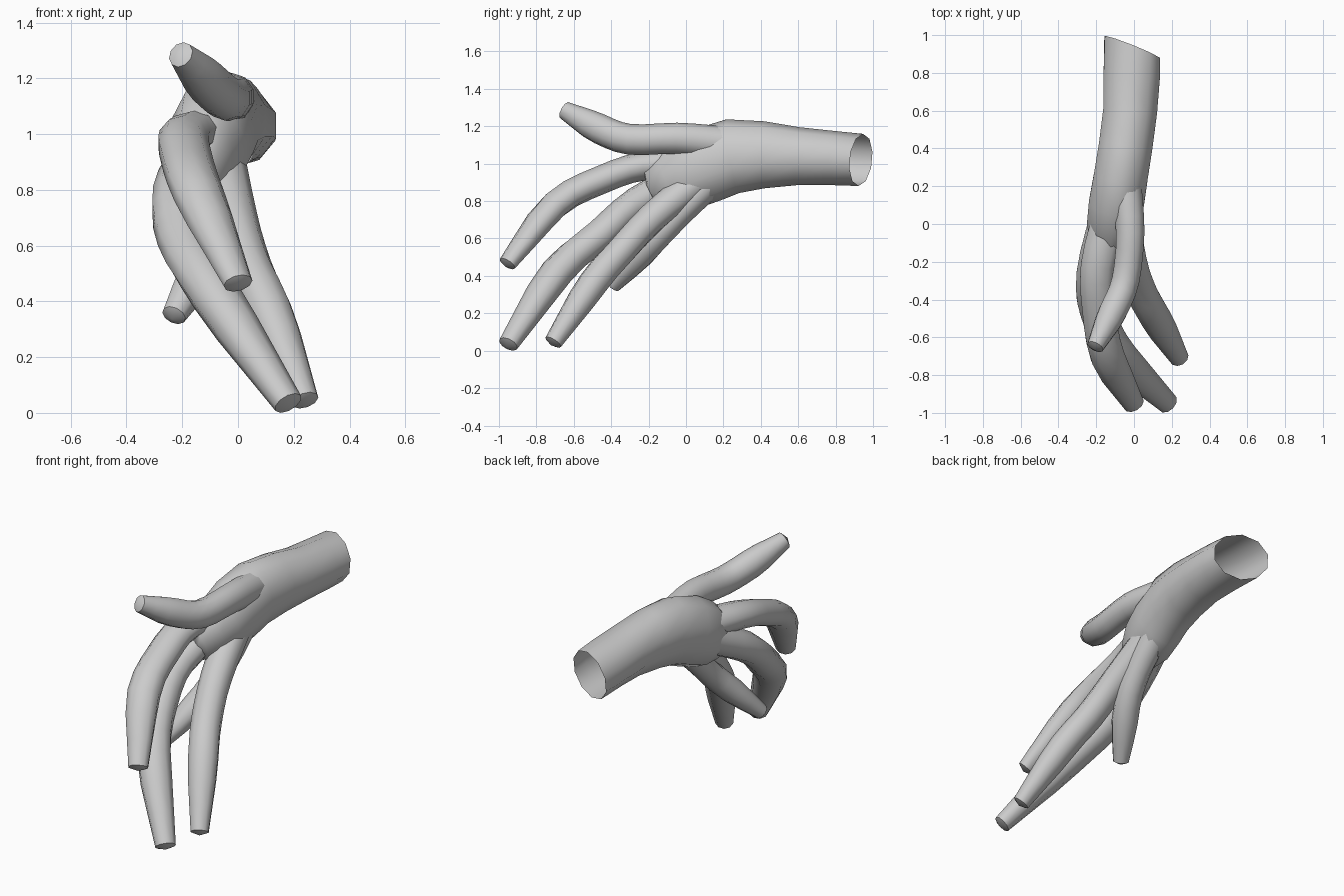
import bpy, bmesh, math
from mathutils import Vector

cube = bpy.data.objects.get("Cube")
if cube:
    bpy.data.objects.remove(cube, do_unlink=True)

# Single plain grey
grey = bpy.data.materials.new("plain grey")
grey.use_nodes = True
grey.diffuse_color = (0.6, 0.6, 0.6, 1)
grey.node_tree.nodes["Principled BSDF"].inputs["Base Color"].default_value = grey.diffuse_color


def smooth_path(points, steps):
    """Sample a flowing curve that passes through every control point."""
    pts = [Vector(p) for p in points]
    pts = [2 * pts[0] - pts[1]] + pts + [2 * pts[-1] - pts[-2]]
    path = []
    for a, b, c, d in zip(pts, pts[1:], pts[2:], pts[3:]):
        for s in range(steps):
            t = s / steps
            path.append(b + (c - a) * t / 2
                        + (a - b * 2.5 + c * 2 - d / 2) * t ** 2
                        + (b * 3 - a - c * 3 + d) * t ** 3 / 2)
    return path + [pts[-2]]


def loft(name, centres, sizes, start_direction=None, sides=10):
    """Skin elliptical rings along a path; the start stays open, the end is closed."""
    bm = bmesh.new()
    loops = []
    last = len(centres) - 1
    for i, (centre, (half_width, half_height)) in enumerate(zip(centres, sizes)):
        along = (centres[min(i + 1, last)] - centres[max(i - 1, 0)]).normalized()
        if i == 0 and start_direction:
            along = Vector(start_direction).normalized()
        side = along.cross(Vector((0, 0, 1))).normalized()
        up = side.cross(along)
        angles = [math.tau * (k + 0.5) / sides for k in range(sides)]
        loops.append([bm.verts.new(centre + side * half_width * math.cos(a)
                                   + up * half_height * math.sin(a)) for a in angles])
    for near, far in zip(loops, loops[1:]):
        for k in range(sides):
            j = (k + 1) % sides
            bm.faces.new((near[k], near[j], far[j], far[k]))
    tip = bm.faces.new(loops[-1])
    bmesh.ops.recalc_face_normals(bm, faces=bm.faces)
    bmesh.ops.poke(bm, faces=[tip], offset=0.02)
    mesh = bpy.data.meshes.new(name)
    bm.to_mesh(mesh)
    bm.free()
    mesh.materials.append(grey)
    obj = bpy.data.objects.new(name, mesh)
    bpy.context.collection.objects.link(obj)
    bpy.ops.object.select_all(action="DESELECT")
    obj.select_set(True)
    bpy.context.view_layer.objects.active = obj
    bpy.ops.object.shade_smooth_by_angle(angle=math.radians(50))


def digit(name, half_width, half_height, points):
    """A finger of even thickness that narrows over its last fifth to a blunt tip."""
    path = smooth_path(points, steps=3)
    sizes = []
    for i in range(len(path)):
        t = i / (len(path) - 1)
        scale = 1.1 - 0.1 * min(1, t * 3) - 0.4 * max(0, t * 5 - 4)
        sizes.append((half_width * scale, half_height * scale))
    loft(name, path, sizes)


# Hollow forearm, cut at a slant, widening into the palm
arm_path = smooth_path([(-0.01, 0.935, 1.02), (-0.02, 0.6, 1.04), (-0.07, 0.25, 1.04),
                        (-0.11, 0, 0.94), (-0.13, -0.19, 0.87)], steps=2)
arm_widths = smooth_path([(0.165, 0.14, 0), (0.15, 0.155, 0), (0.15, 0.2, 0),
                          (0.145, 0.19, 0), (0.06, 0.1, 0)], steps=2)
loft("forearm_and_palm", arm_path, [size.xy for size in arm_widths],
     start_direction=(-0.4, -1, 0.1))

# Thumb along the top of the hand
digit("thumb", 0.077, 0.082, [
    (-0.04, 0.2, 1.11), (-0.02, -0.05, 1.135), (-0.045, -0.3, 1.13),
    (-0.11, -0.46, 1.185), (-0.205, -0.65, 1.285)])

# Fingers drooping from the knuckles
digit("index_finger", 0.094, 0.076, [
    (-0.11, 0.08, 1.01), (-0.19, -0.22, 0.99), (-0.185, -0.45, 0.915),
    (-0.14, -0.7, 0.78), (0, -0.955, 0.465)])
digit("middle_finger", 0.096, 0.085, [
    (-0.13, 0.05, 0.95), (-0.21, -0.26, 0.79), (-0.195, -0.46, 0.62),
    (-0.08, -0.69, 0.42), (0.18, -0.95, 0.035)])
digit("ring_finger", 0.086, 0.08, [
    (-0.07, 0.08, 0.92), (-0.02, -0.18, 0.71), (0.035, -0.35, 0.53),
    (0.11, -0.49, 0.37), (0.24, -0.71, 0.045)])
digit("little_finger", 0.076, 0.072, [
    (-0.06, 0.14, 0.91), (-0.065, -0.04, 0.73), (-0.1, -0.18, 0.58),
    (-0.23, -0.39, 0.35)])
